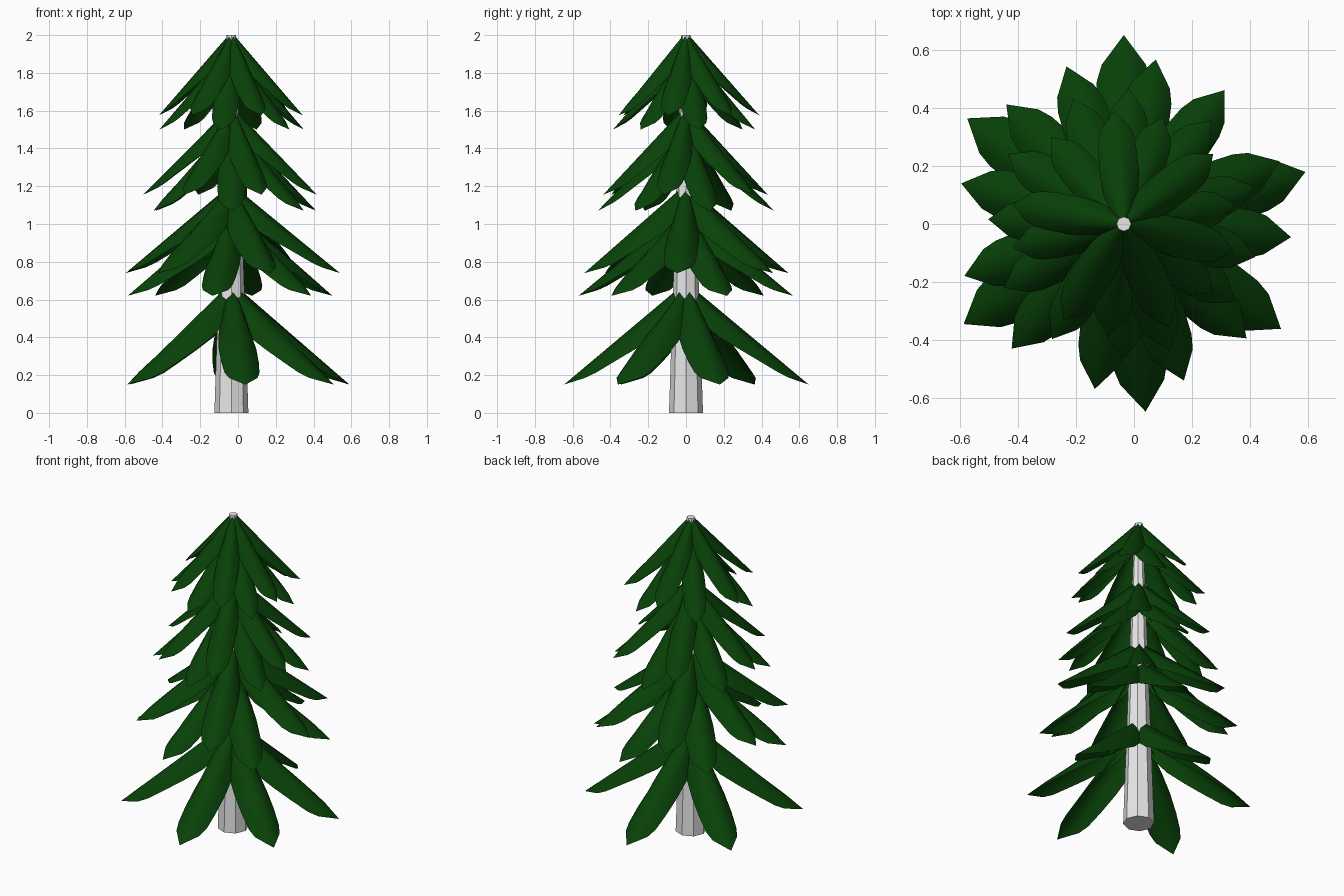
import bpy, bmesh, math
from mathutils import Vector

if "Cube" in bpy.data.objects:
    bpy.data.objects.remove(bpy.data.objects["Cube"])

CX = -0.035  # trunk axis sits slightly left of the bounding-box centre


def material(name, rgb):
    m = bpy.data.materials.new(name)
    m.diffuse_color = (*rgb, 1)
    m.use_nodes = True
    m.node_tree.nodes["Principled BSDF"].inputs["Base Color"].default_value = m.diffuse_color
    return m


green = material("needle green", (0.0025, 0.053, 0.0025))
grey = material("pale bark", (0.8, 0.8, 0.8))


def finish(bm, name, mat, smooth):
    me = bpy.data.meshes.new(name)
    bm.to_mesh(me)
    bm.free()
    me.materials.append(mat)
    for p in me.polygons:
        p.use_smooth = smooth
    ob = bpy.data.objects.new(name, me)
    bpy.context.collection.objects.link(ob)
    return ob


# Trunk: tapered octagon
bm = bmesh.new()
bmesh.ops.create_cone(bm, cap_ends=True, segments=8, radius1=0.09,
                      radius2=0.025, depth=2.0)
bmesh.ops.translate(bm, verts=bm.verts, vec=(CX, 0, 1.0))
finish(bm, "trunk", grey, False)

# Branch outline: (fraction of length, width and edge droop in half widths)
OUTLINE = [(0, 0.3, 0.8), (0.1, 0.68, 1.45), (0.25, 0.9, 1.45),
           (0.42, 1.0, 1.2), (0.6, 1.0, 0.92), (0.75, 0.93, 0.7),
           (0.84, 0.76, 0.5), (1, 0, 0)]
ACROSS = [-1, -0.6, 0, 0.6, 1]


def add_branch(bm, angle, z_top, z_tip, r_tip, half):
    """Arched drooping leaf running straight from trunk to tip."""
    a = math.radians(angle)
    out = Vector((math.cos(a), math.sin(a), 0))
    side = Vector((-math.sin(a), math.cos(a), 0))
    start = Vector((CX, 0, z_top)) + out * 0.015
    end = Vector((CX, 0, z_tip)) + out * r_tip
    prev = None
    for t, w, droop in OUTLINE:
        c = start.lerp(end, t)
        if w == 0:
            tip = bm.verts.new(c)
            for i in range(len(prev) - 1):
                bm.faces.new((prev[i], tip, prev[i + 1]))
            break
        row = [bm.verts.new(c + side * (u * w * half)
                            - Vector((0, 0, droop * half * u * u)))
               for u in ACROSS]
        if prev:
            for i in range(len(row) - 1):
                bm.faces.new((prev[i], row[i], row[i + 1], prev[i + 1]))
        prev = row


# Whorls from top to bottom: top z, tip z, tip radius, half width, directions
WHORLS = [
    (2.0, 1.575, 0.39, 0.067, (-66, -14, 38, 95, 170, 238)),
    (1.93, 1.50, 0.39, 0.067, (-98, -38, 10, 70, 130, 192)),
    (1.61, 1.155, 0.467, 0.074, (-70, -14, 50, 112, 178, 238)),
    (1.53, 1.07, 0.467, 0.074, (-90, -35, 16, 88, 149, 208)),
    (1.20, 0.74, 0.577, 0.088, (-4.5, 53, 110, 166, 228, 291)),
    (1.08, 0.62, 0.577, 0.088, (22, 79, 134.5, 198, 260, 317)),
    (0.68, 0.15, 0.65, 0.1, (-83.4, -33.7, 16, 90, 146, 212)),
]
for n, (z_top, z_tip, r_tip, half, angles) in enumerate(WHORLS, 1):
    bm = bmesh.new()
    for ang in angles:
        add_branch(bm, ang, z_top, z_tip, r_tip, half)
    bmesh.ops.recalc_face_normals(bm, faces=bm.faces)
    # Each sheet should face upward
    flip = [f for f in bm.faces if f.normal.z < 0]
    if flip:
        bmesh.ops.reverse_faces(bm, faces=flip)
    finish(bm, f"branch_whorl_{n}", green, True)
